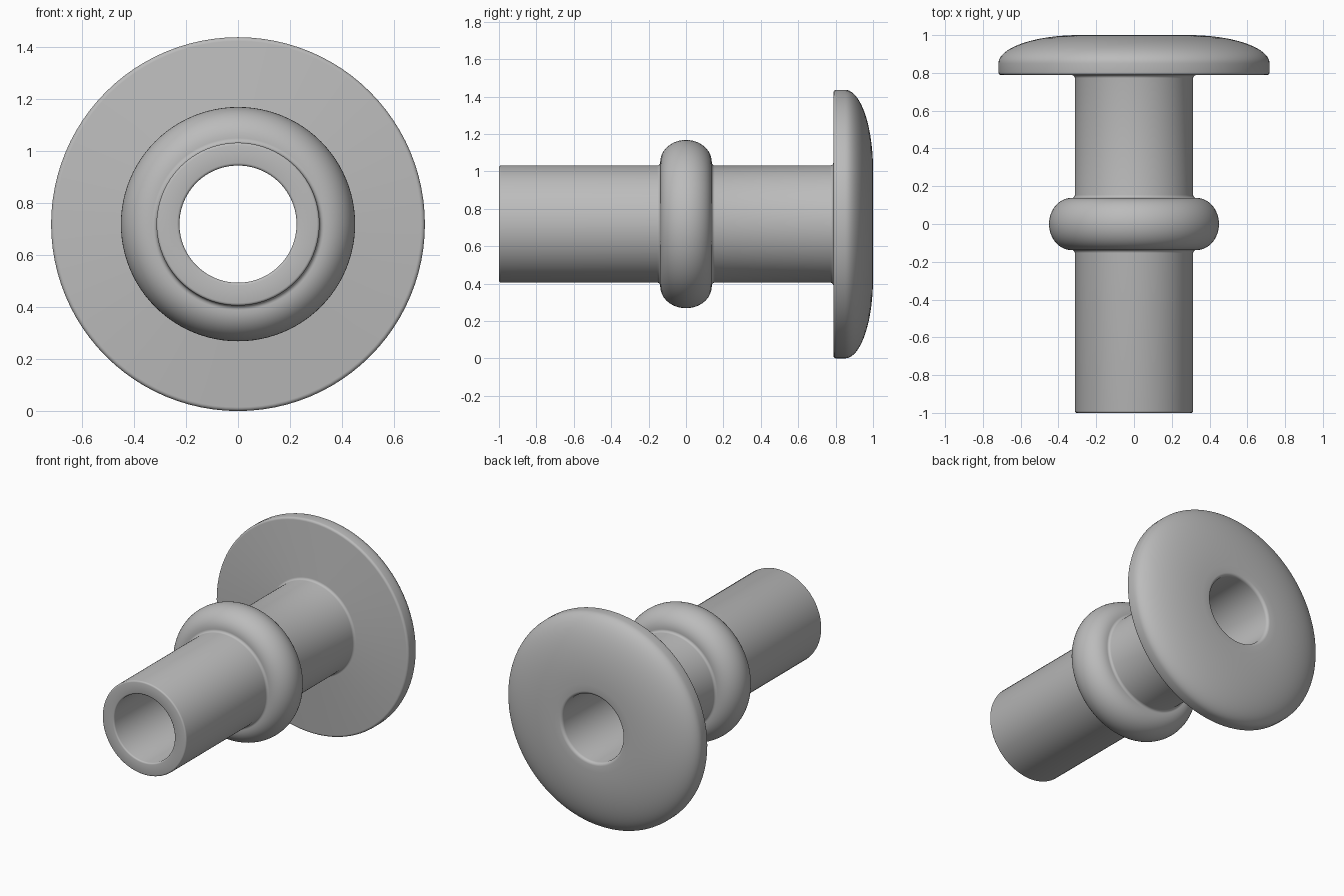
import bpy, bmesh, math
from mathutils import Matrix, Vector

if "Cube" in bpy.data.objects:
    bpy.data.objects.remove(bpy.data.objects["Cube"])

AXIS_Z = 0.718
SEGMENTS = 96


def arc(cy, cr, ry, rr, a0, a1, n):
    """Elliptical arc as (y, radius) points, angles in degrees from +y."""
    pts = []
    for i in range(n + 1):
        a = math.radians(a0 + (a1 - a0) * i / n)
        pts.append((cy + ry * math.cos(a), cr + rr * math.sin(a)))
    return pts


bore, tube, f = 0.225, 0.313, 0.016
profile = []
# front lip of the tube
profile += arc(-0.99, bore + 0.01, 0.01, 0.01, 270, 180, 3)
profile += arc(-0.99, tube - 0.01, 0.01, 0.01, 180, 90, 3)
# collar with fillets at its foot
profile += arc(-0.138 - f, tube + f, f, f, 270, 360, 4)
profile += arc(0, 0.331, 0.138, 0.119, 180, 0, 24)
profile += arc(0.138 + f, tube + f, f, f, 180, 270, 4)
# flange: filleted foot, flat front, rounded rim, domed back
profile += arc(0.788 - f, tube + f, f, f, 270, 360, 4)
profile += arc(0.803, 0.703, 0.015, 0.015, 180, 90, 4)
profile += arc(0.85, 0.29, 0.15, 0.428, 90, 0, 20)
# rounded mouth of the bore
profile += arc(0.98, bore + 0.02, 0.02, 0.02, 360, 270, 4)

# revolve the closed profile around the horizontal axis
bm = bmesh.new()
rings = []
for k in range(SEGMENTS):
    a = 2 * math.pi * k / SEGMENTS
    rings.append([bm.verts.new((r * math.sin(a), y, AXIS_Z + r * math.cos(a)))
                  for y, r in profile])
n = len(profile)
for k in range(SEGMENTS):
    p, q = rings[k], rings[(k + 1) % SEGMENTS]
    for i in range(n):
        j = (i + 1) % n
        bm.faces.new((p[i], p[j], q[j], q[i]))
bmesh.ops.remove_doubles(bm, verts=bm.verts, dist=1e-5)
bmesh.ops.recalc_face_normals(bm, faces=bm.faces)

mesh = bpy.data.meshes.new("flanged_tube")
bm.to_mesh(mesh)
bm.free()

grey = bpy.data.materials.new("plain_grey")
grey.diffuse_color = (0.5, 0.5, 0.5, 1)
grey.use_nodes = True
grey.node_tree.nodes["Principled BSDF"].inputs["Base Color"].default_value = grey.diffuse_color
mesh.materials.append(grey)

body = bpy.data.objects.new("flanged_tube", mesh)
bpy.context.collection.objects.link(body)
bpy.context.view_layer.objects.active = body
body.select_set(True)
bpy.ops.object.shade_smooth_by_angle(angle=math.radians(35))
